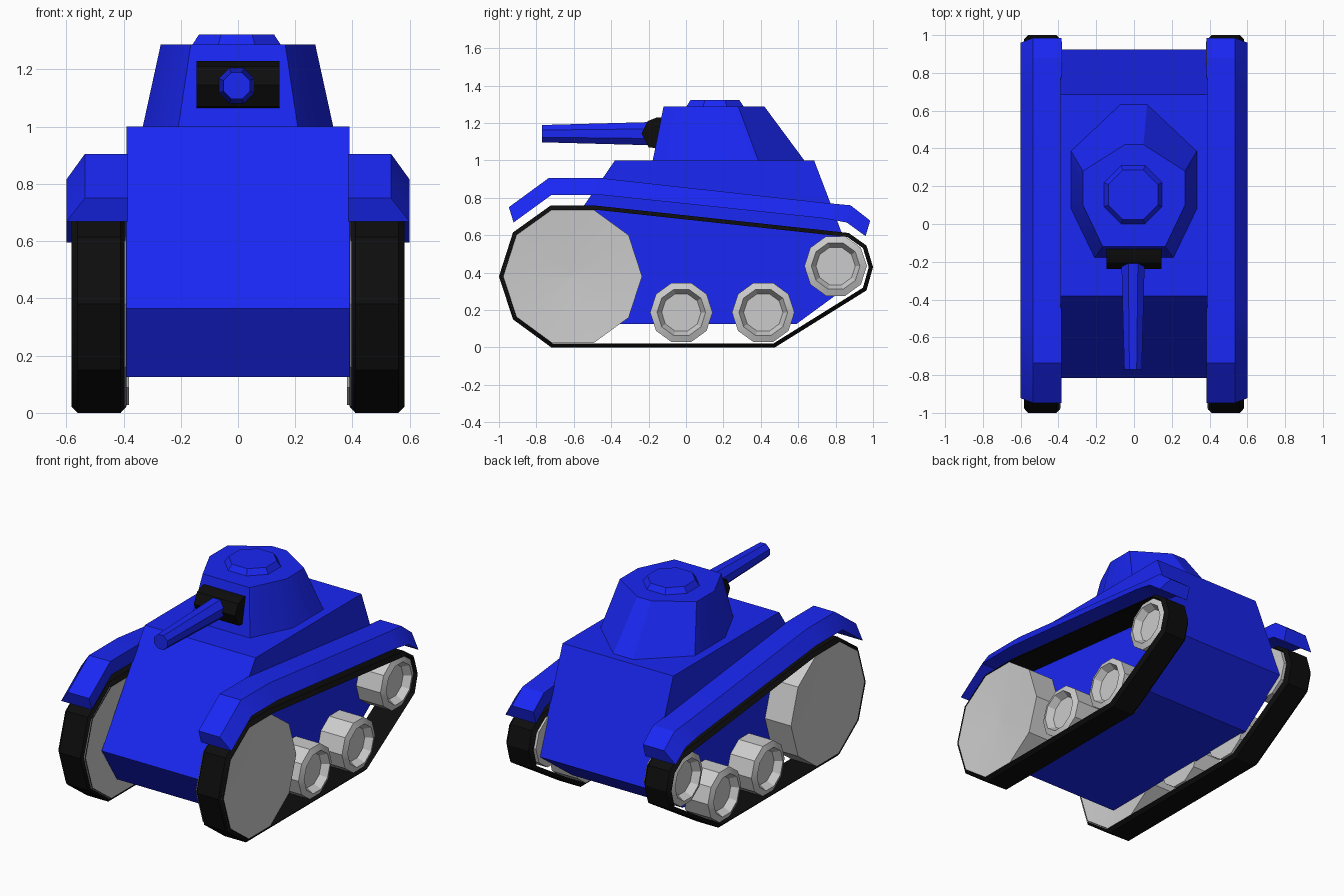
import bpy, math
from mathutils import Vector

if "Cube" in bpy.data.objects:
    bpy.data.objects.remove(bpy.data.objects["Cube"])


def material(name, rgb):
    m = bpy.data.materials.new(name)
    m.diffuse_color = (*rgb, 1)
    m.use_nodes = True
    m.node_tree.nodes["Principled BSDF"].inputs["Base Color"].default_value = m.diffuse_color
    return m


BLUE = material("blue_paint", (0.01, 0.02, 0.9))
BLACK = material("black_rubber", (0.004, 0.004, 0.004))


def loft(name, rings, mat=None, caps=True, loop=False, mirror=False):
    """Skin equal-length closed rings; cap the ends or join last ring to first."""
    n = len(rings[0])
    verts = [p for r in rings for p in r]
    faces = []
    for k in range(len(rings) if loop else len(rings) - 1):
        a, b = k * n, (k + 1) % len(rings) * n
        faces += [(a + i, a + (i + 1) % n, b + (i + 1) % n, b + i) for i in range(n)]
    if caps and not loop:
        faces += [tuple(range(n))[::-1], tuple(range(len(verts) - n, len(verts)))]
    me = bpy.data.meshes.new(name)
    me.from_pydata(verts, [], faces)
    ob = bpy.data.objects.new(name, me)
    bpy.context.collection.objects.link(ob)
    if mat:
        me.materials.append(mat)
    bpy.ops.object.select_all(action='DESELECT')
    ob.select_set(True)
    bpy.context.view_layer.objects.active = ob
    bpy.ops.object.mode_set(mode='EDIT')
    bpy.ops.mesh.select_all(action='SELECT')
    bpy.ops.mesh.normals_make_consistent(inside=False)
    bpy.ops.object.mode_set(mode='OBJECT')
    bpy.ops.object.shade_smooth_by_angle(angle=math.radians(30))
    if mirror:
        ob.modifiers.new("mirror", 'MIRROR')
    return ob


def side(x, profile):
    """Place a (y, z) profile at a given x."""
    return [(x, y, z) for y, z in profile]


def circle(n, r, cu, cv, turn=0.0):
    return [(cu + r * math.cos(2 * math.pi * (i + turn) / n),
             cv + r * math.sin(2 * math.pi * (i + turn) / n)) for i in range(n)]


def inset(profile, d):
    """Offset a counter-clockwise closed profile inwards by d."""
    out = []
    for i, p in enumerate(profile):
        a, p, b = Vector(profile[i - 1]), Vector(p), Vector(profile[(i + 1) % len(profile)])
        e, f = (p - a).normalized(), (b - p).normalized()
        n1, n2 = Vector((-e.y, e.x)), Vector((-f.y, f.x))
        m = (n1 + n2).normalized()
        out.append(tuple(p + m * d / m.dot(n1)))
    return out


# Hull
hull = [(-0.66, 0.125), (0.59, 0.125), (0.925, 0.37), (0.685, 1.0), (-0.38, 1.0), (-0.815, 0.365)]
loft("hull", [side(-0.39, hull), side(0.39, hull)], BLUE)


# Turret
def turret_ring(half, z):
    pts = half + [(-x, y) for x, y in half[::-1] if x > 0]
    return [(x, y, z) for x, y in pts]


base = [(0.21, -0.18), (0.335, 0.08), (0.335, 0.39), (0.07, 0.64)]
top = [(0.165, -0.12), (0.27, 0.10), (0.27, 0.28), (0.05, 0.42)]
loft("turret", [turret_ring(base, 0.99), turret_ring(top, 1.287)], BLUE)

# Hatch
loft("hatch", [[(x, y, z) for x, y in circle(8, r, -0.005, 0.155, 0.5)]
               for r, z in ((0.172, 1.28), (0.142, 1.322))], BLUE)

# Gun mantlet and barrel
mantlet = [(-0.11, 1.06), (-0.2, 1.07), (-0.238, 1.145), (-0.205, 1.21), (-0.155, 1.23), (-0.10, 1.23)]
loft("gun_mantlet", [side(-0.145, mantlet), side(0.145, mantlet)], BLACK)
loft("gun_barrel", [[(x, y, z) for x, z in circle(8, r, -0.005, 1.143, 0.5)]
                    for r, y in ((0.067, -0.19), (0.05, -0.77))], BLUE)

# Tracks
track = [(-0.72, 0), (0.475, 0), (0.965, 0.305), (1.0, 0.43), (0.965, 0.545), (0.87, 0.612),
         (-0.48, 0.758), (-0.725, 0.758), (-0.925, 0.615), (-1.0, 0.38), (-0.925, 0.15)]
inner = inset(track, 0.022)
loft("tracks", [side(0.39, inner), side(0.41, track), side(0.56, track), side(0.582, inner)],
     BLACK, loop=True, mirror=True)

# Large front drive wheels, slightly dished
loft("drive_wheels", [side(x, circle(10, r, -0.61, 0.38)) for x, r in
                      ((0.42, 0.02), (0.392, 0.375), (0.575, 0.375), (0.55, 0.02))], mirror=True)

# Road wheels and rear idlers, with recessed hubs
for name, y, z in (("front_road_wheels", -0.025, 0.187), ("rear_road_wheels", 0.413, 0.187),
                   ("rear_idler_wheels", 0.8, 0.435)):
    loft(name, [side(x, circle(10, r, y, z)) for x, r in
                ((0.38, 0.167), (0.56, 0.167), (0.575, 0.13), (0.53, 0.105))], mirror=True)

# Fenders: upper and lower path, with a sloped outer edge
upper = [(-0.947, 0.75), (-0.735, 0.905), (-0.45, 0.905), (0.75, 0.772), (0.88, 0.76), (0.985, 0.678)]
lower = [(-0.922, 0.668), (-0.72, 0.815), (-0.45, 0.815), (0.74, 0.69), (0.86, 0.668), (0.96, 0.595)]
loft("fenders", [[(0.385, *lo), (0.385, *up), (0.535, *up), (0.60, *lo)]
                 for up, lo in zip(upper, lower)], BLUE, mirror=True)
